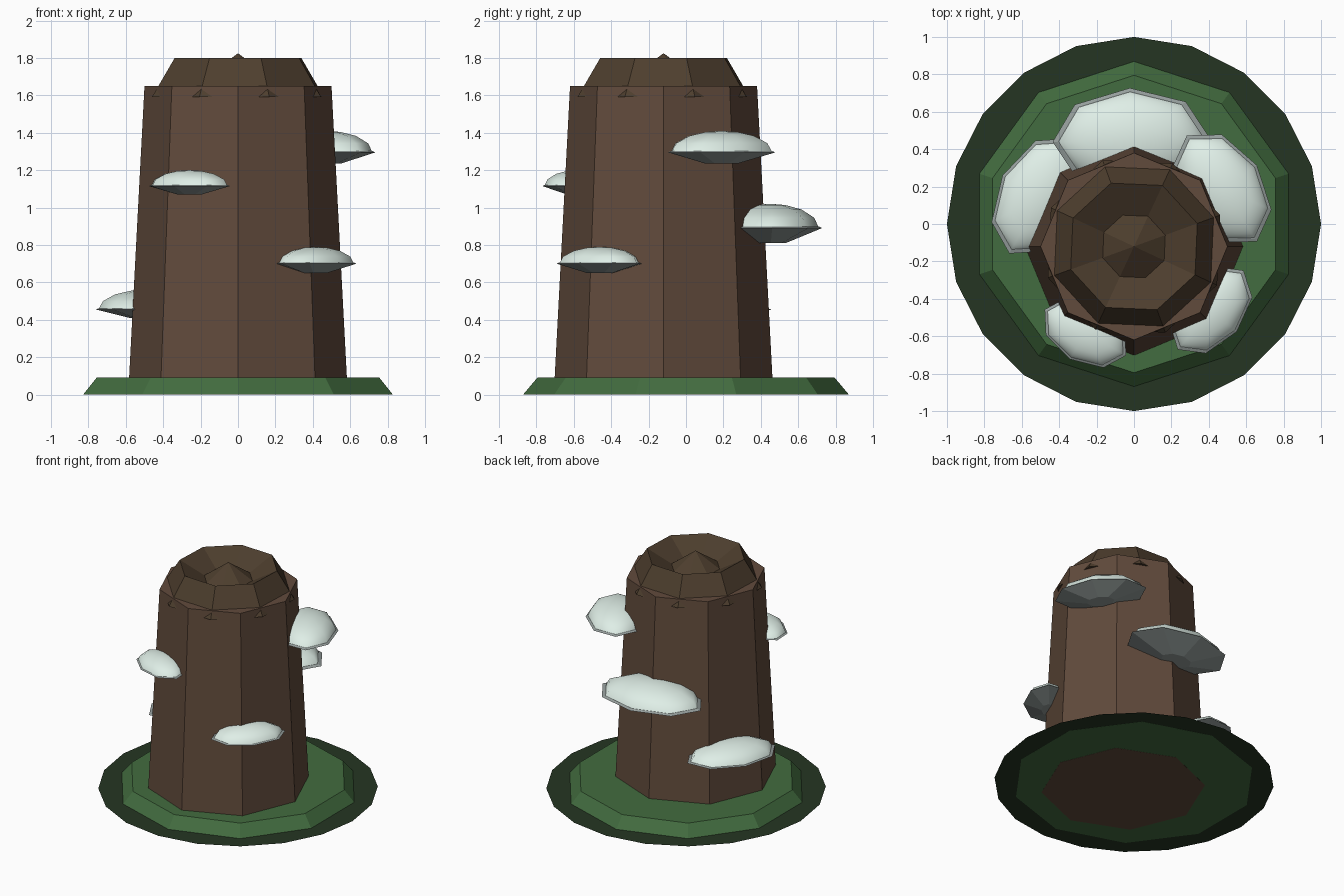
import bpy
import bmesh
from math import sin, cos, pi, radians, atan2

if "Cube" in bpy.data.objects:
    bpy.data.objects.remove(bpy.data.objects["Cube"])


def material(name, rgb):
    m = bpy.data.materials.new(name)
    m.diffuse_color = (*rgb, 1)
    m.use_nodes = True
    m.node_tree.nodes["Principled BSDF"].inputs["Base Color"].default_value = m.diffuse_color
    return m


BARK = material("bark", (0.12, 0.07, 0.045))
DARK_BARK = material("dark_bark", (0.075, 0.048, 0.027))
MOSS = material("moss", (0.055, 0.15, 0.05))
SOIL = material("dark_moss", (0.018, 0.036, 0.016))
FUNGUS = material("fungus_top", (0.74, 0.86, 0.80))
GILLS = material("fungus_underside", (0.30, 0.34, 0.33))


def lathe(name, profile, sides, mat, loc=(0, 0, 0), turn=0.0, scale=(1, 1, 1), smooth=False):
    """Revolve (radius, z) points; radius 0 makes a pole, open ends get capped."""
    bm = bmesh.new()
    rings = []
    for r, z in profile:
        if r == 0:
            rings.append([bm.verts.new((0, 0, z))] * sides)
        else:
            rings.append([bm.verts.new((r * cos(2 * pi * i / sides), r * sin(2 * pi * i / sides), z))
                          for i in range(sides)])
    for a, b in zip(rings, rings[1:]):
        for i in range(sides):
            j = (i + 1) % sides
            corners = list(dict.fromkeys((a[i], a[j], b[j], b[i])))
            bm.faces.new(corners)
    if profile[0][0] > 0:
        bm.faces.new(rings[0][::-1])
    if profile[-1][0] > 0 and len(profile) > 1:
        bm.faces.new(rings[-1])
    bmesh.ops.recalc_face_normals(bm, faces=bm.faces)
    for f in bm.faces:
        f.smooth = smooth and len(f.verts) < 5
    me = bpy.data.meshes.new(name)
    bm.to_mesh(me)
    bm.free()
    ob = bpy.data.objects.new(name, me)
    ob.location = loc
    ob.rotation_euler = (0, 0, turn)
    ob.scale = scale
    me.materials.append(mat)
    bpy.context.collection.objects.link(ob)
    return ob


CY = -0.12  # trunk axis sits a little forward

# Flat ground patch and moss mound
patch = lathe("ground_patch", [(1.0, 0.0)], 20, SOIL, loc=(0, 0, 0.002))
patch.data.flip_normals()
lathe("moss_mound", [(0.87, 0.001), (0.795, 0.09)], 10, MOSS, turn=pi / 2)

# Octagonal tapered trunk
lathe("trunk", [(0.587, 0), (0.5, 1.65)], 8, BARK, loc=(0, CY, 0))

# Broken crown: its lower corners poke through the trunk faces, hollow top with a small peak
lathe("crown", [(0.49, 1.59), (0.36, 1.8), (0.178, 1.70), (0, 1.825)], 8, DARK_BARK,
      loc=(0, CY, 0), turn=radians(20))

# Bracket fungi: x, y, rim height, width radius, dome height, underside depth
brackets = [
    (0.41, -0.46, 0.70, 0.275, 0.09, 0.05),
    (-0.26, -0.58, 1.115, 0.25, 0.085, 0.045),
    (-0.50, 0.15, 0.455, 0.35, 0.105, 0.045),
    (0.47, 0.19, 1.295, 0.34, 0.115, 0.06),
    (-0.015, 0.45, 0.89, 0.42, 0.13, 0.08),
]
dome = [(0.94 * cos(radians(a)), sin(radians(a))) for a in (0, 25, 50, 72)] + [(0, 1)]
for n, (x, y, z, w, up, down) in enumerate(brackets, 1):
    turn = atan2(y - CY, x)
    lathe(f"fungus_top_{n}", dome, 8, FUNGUS, (x, y, z), turn, (0.66 * w, w, up), smooth=True)
    lathe(f"fungus_underside_{n}", [(0.3, -1), (1, 0), (0.94, 0.12)], 8, GILLS,
          (x, y, z), turn, (0.66 * w, w, down))
